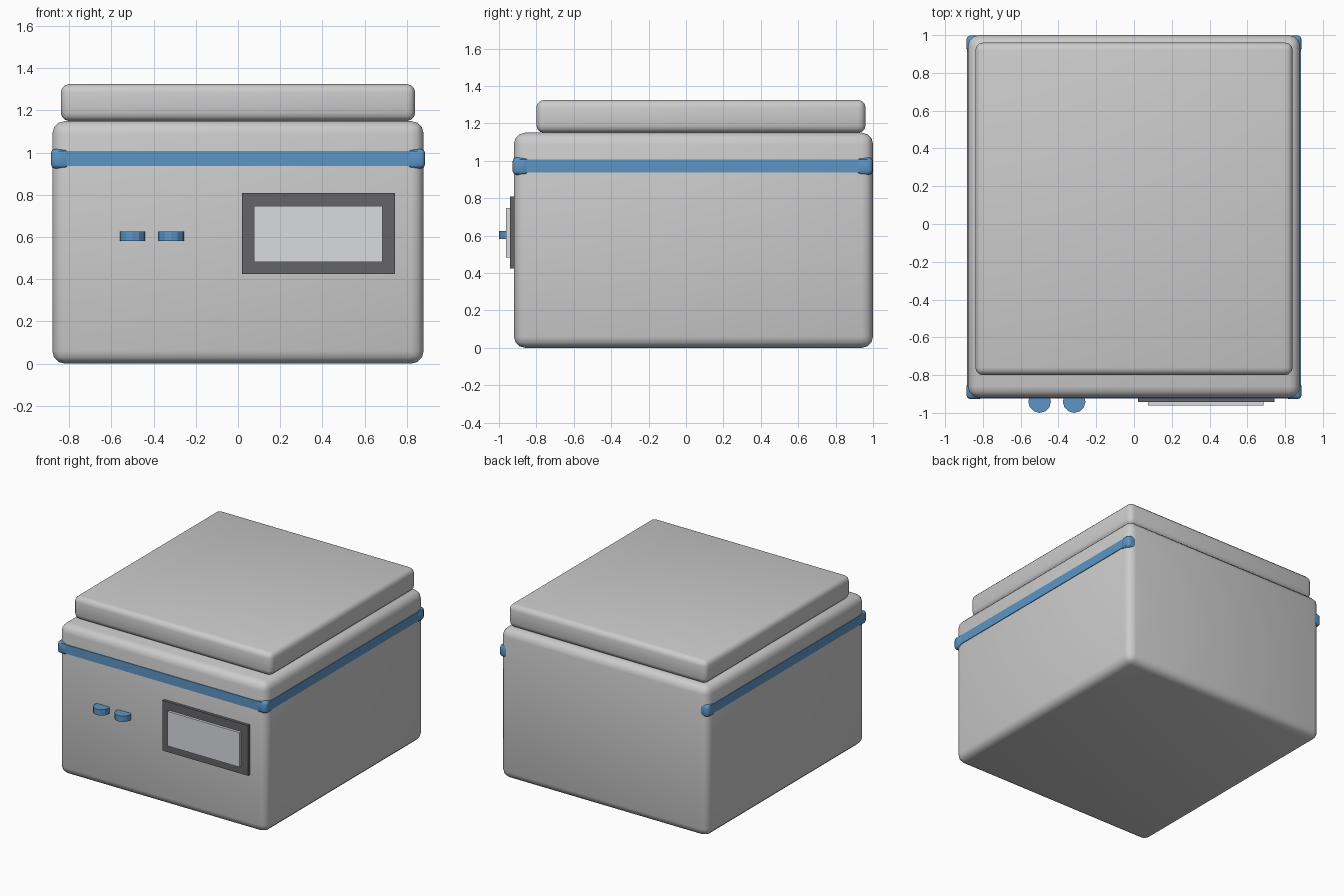
import bpy
import math

if "Cube" in bpy.data.objects:
    bpy.data.objects.remove(bpy.data.objects["Cube"])


def material(name, color):
    m = bpy.data.materials.new(name)
    m.diffuse_color = color
    m.use_nodes = True
    m.node_tree.nodes["Principled BSDF"].inputs["Base Color"].default_value = m.diffuse_color
    return m


blue = material("blue_trim", (0.11, 0.30, 0.56, 1))
dark = material("dark_frame", (0.13, 0.13, 0.14, 1))
pale = material("pale_screen", (0.70, 0.71, 0.74, 1))


def box(name, lo, hi, bevel=0, segments=2, mat=None):
    """Box between two corners, optionally with rounded smooth edges."""
    bpy.ops.mesh.primitive_cube_add(
        size=1, location=[(a + b) / 2 for a, b in zip(lo, hi)])
    ob = bpy.context.object
    ob.name = name
    ob.scale = [b - a for a, b in zip(lo, hi)]
    bpy.ops.object.transform_apply(location=False, rotation=False, scale=True)
    if bevel:
        mod = ob.modifiers.new("rounded", 'BEVEL')
        mod.width = bevel
        mod.segments = segments
        bpy.ops.object.modifier_apply(modifier=mod.name)
        bpy.ops.object.shade_smooth_by_angle(angle=math.radians(50))
    if mat:
        ob.data.materials.append(mat)
    return ob


# Main body and the lid resting on it
box("body", (-0.88, -0.92, 0), (0.88, 1.0, 1.15), 0.06, 3)
box("lid", (-0.84, -0.80, 1.15), (0.84, 0.96, 1.325), 0.04, 3)

# Trim strips on the front and both sides (none on the back)
box("front_trim", (-0.85, -0.925, 0.938), (0.85, -0.90, 1.008), mat=blue)
for s, side in ((-1, "left"), (1, "right")):
    x0, x1 = sorted((s * 0.86, s * 0.885))
    box(side + "_trim", (x0, -0.89, 0.938), (x1, 0.97, 1.008), mat=blue)
    # Rounded caps at the corners
    c0, c1 = sorted((s * 0.80, s * 0.887))
    box(side + "_front_corner", (c0, -0.927, 0.925), (c1, -0.84, 1.018), 0.02, 2, blue)
    box(side + "_back_corner", (c0, 0.91, 0.925), (c1, 0.998, 1.018), 0.02, 2, blue)

# Display: dark frame with a pale screen
box("display_frame", (0.02, -0.942, 0.425), (0.745, -0.90, 0.81), mat=dark)
box("display_screen", (0.075, -0.962, 0.483), (0.685, -0.92, 0.748), mat=pale)

# Two faceted buttons, flat discs half sunk into the front
for i, x in enumerate((-0.50, -0.317)):
    bpy.ops.mesh.primitive_cylinder_add(
        vertices=12, radius=0.06, depth=0.045, location=(x, -0.94, 0.603))
    bpy.context.object.name = f"button_{i + 1}"
    bpy.context.object.data.materials.append(blue)
